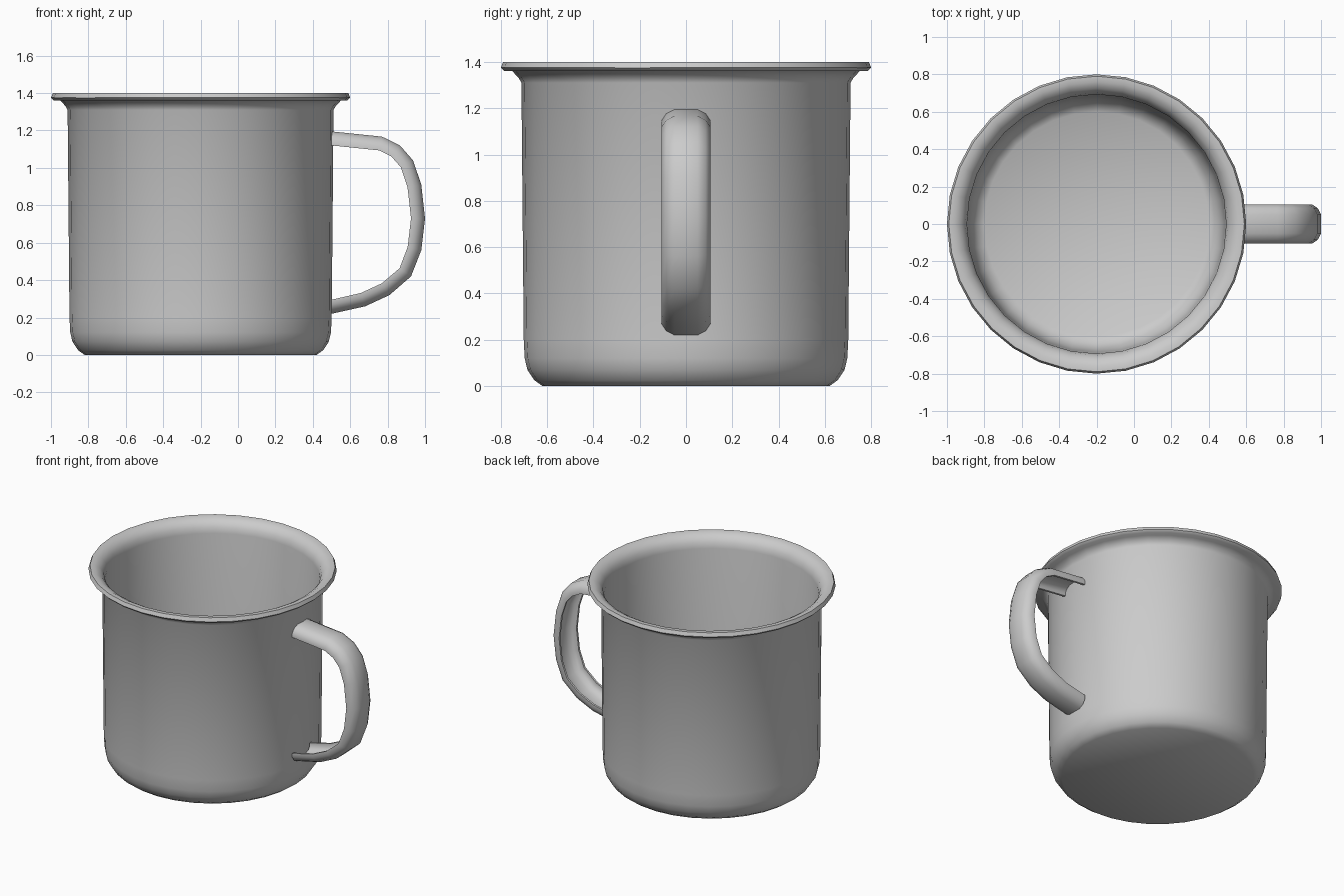
import bpy, bmesh, math
from mathutils import Vector

cube = bpy.data.objects.get("Cube")
if cube:
    bpy.data.objects.remove(cube, do_unlink=True)

metal = bpy.data.materials.new("grey enamel")
metal.use_nodes = True
metal.diffuse_color = (0.6, 0.6, 0.6, 1)
metal.node_tree.nodes["Principled BSDF"].inputs["Base Color"].default_value = (0.6, 0.6, 0.6, 1)


def finish(bm, name, angle):
    bmesh.ops.remove_doubles(bm, verts=bm.verts, dist=0.0001)
    bmesh.ops.recalc_face_normals(bm, faces=bm.faces)
    mesh = bpy.data.meshes.new(name)
    bm.to_mesh(mesh)
    bm.free()
    obj = bpy.data.objects.new(name, mesh)
    bpy.context.collection.objects.link(obj)
    mesh.materials.append(metal)
    bpy.ops.object.select_all(action='DESELECT')
    obj.select_set(True)
    bpy.context.view_layer.objects.active = obj
    bpy.ops.object.shade_smooth_by_angle(angle=math.radians(angle))
    return obj


# Cup: outer wall, rolled rim, inner wall and floor, as one lathe profile
profile = [(0, 0), (0.62, 0), (0.655, 0.025), (0.685, 0.07), (0.697, 0.12), (0.701, 0.2),
           (0.711, 1.31), (0.722, 1.33), (0.75, 1.36), (0.785, 1.36), (0.8, 1.375),
           (0.79, 1.4), (0.76, 1.4), (0.725, 1.38), (0.702, 1.35), (0.693, 1.31),
           (0.685, 0.2), (0.67, 0.1), (0.64, 0.05), (0.6, 0.025), (0, 0.02)]
bm = bmesh.new()
verts = [bm.verts.new((r, 0, z)) for r, z in profile]
edges = [bm.edges.new(pair) for pair in zip(verts, verts[1:])]
bmesh.ops.spin(bm, geom=verts + edges, cent=(0, 0, 0), axis=(0, 0, 1),
               angle=math.tau, steps=32)
cup = finish(bm, "cup", 60)
cup.location.x = -0.2

# Handle: a thin open channel swept along its outer line
path = [Vector((x, 0, z)) for x, z in [
    (0.5, 1.195), (0.77, 1.167), (0.866, 1.12), (0.936, 1.04), (0.98, 0.91), (1.0, 0.73),
    (0.98, 0.56), (0.925, 0.42), (0.81, 0.32), (0.68, 0.26), (0.5, 0.22)]]
half = [(0.105, 0.075), (0.105, 0.048), (0.085, 0.018), (0.05, 0)]
inner = [(0.09, 0.075), (0.09, 0.052), (0.075, 0.032), (0.045, 0.017)]
section = half + [(-y, d) for y, d in reversed(half)]
section += [(-y, d) for y, d in inner] + inner[::-1]

bm = bmesh.new()
rings = []
for i, point in enumerate(path):
    tangent = (path[min(i + 1, len(path) - 1)] - path[max(i - 1, 0)]).normalized()
    inward = Vector((tangent.z, 0, -tangent.x))
    if i in (0, len(path) - 1):
        inward = Vector((0, 0, -1 if i == 0 else 1))
    rings.append([bm.verts.new(point + inward * d + Vector((0, y, 0))) for y, d in section])
n = len(section)
for a, b in zip(rings, rings[1:]):
    for k in range(n):
        bm.faces.new((a[k], a[(k + 1) % n], b[(k + 1) % n], b[k]))
# Close the channel ends with strips between outer and inner skins
for ring in (rings[0], rings[-1]):
    for k in range(n // 2 - 1):
        bm.faces.new((ring[k], ring[k + 1], ring[n - 2 - k], ring[n - 1 - k]))
finish(bm, "handle", 50)
